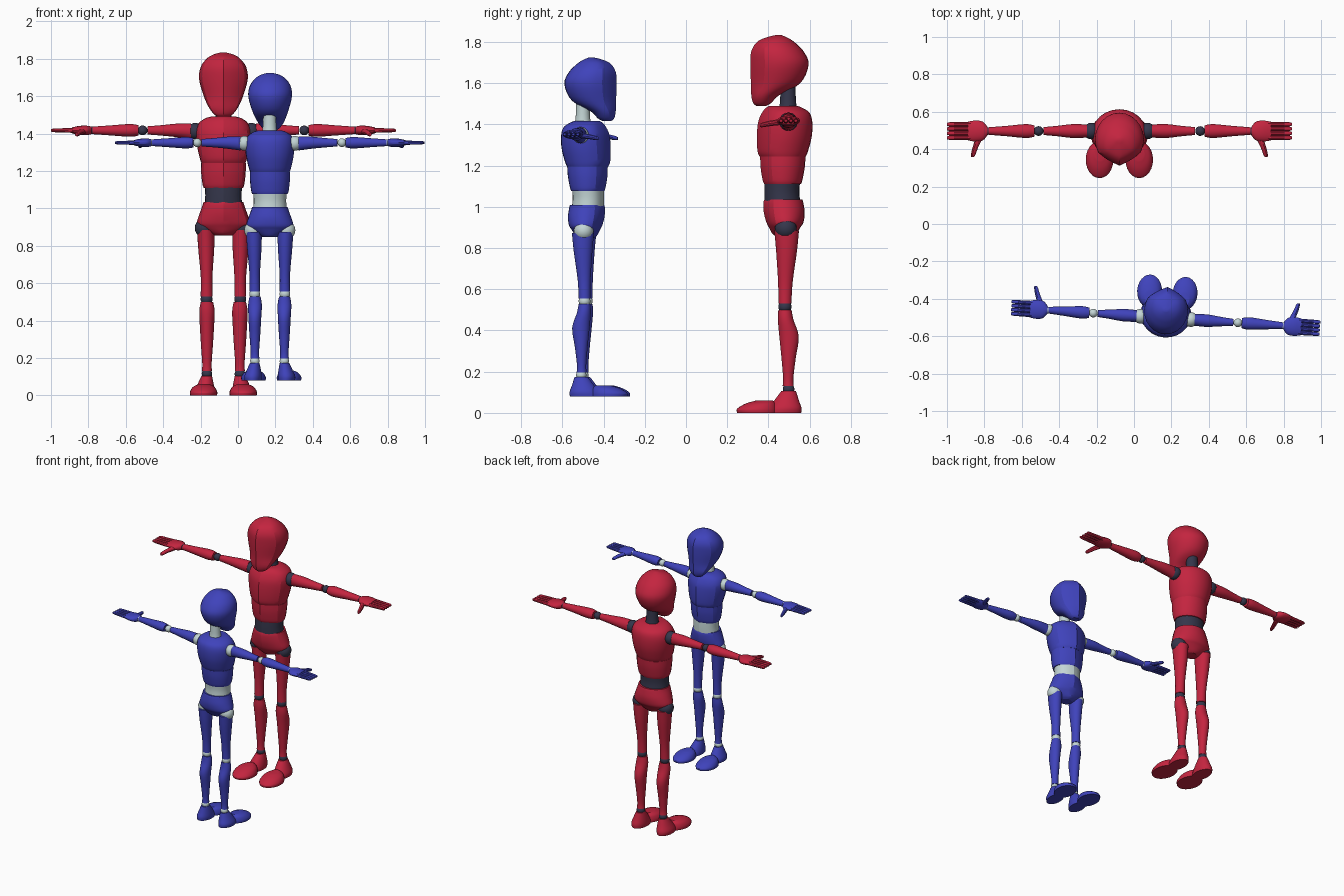
import bpy, bmesh, math
from mathutils import Matrix, Vector

cube = bpy.data.objects.get("Cube")
if cube:
    bpy.data.objects.remove(cube)


def material(name, rgb):
    m = bpy.data.materials.new(name)
    m.use_nodes = True
    m.diffuse_color = (*rgb, 1)
    m.node_tree.nodes["Principled BSDF"].inputs["Base Color"].default_value = (*rgb, 1)
    return m


RED = material("red", (0.55, 0.018, 0.05))
BLUE = material("blue", (0.05, 0.056, 0.5))
DARK = material("dark_slate", (0.035, 0.037, 0.07))
PALE = material("pale_grey", (0.55, 0.67, 0.67))


def finish(name, bm, mat, place):
    bmesh.ops.recalc_face_normals(bm, faces=bm.faces)
    mesh = bpy.data.meshes.new(name)
    bm.to_mesh(mesh)
    bm.free()
    mesh.materials.append(mat)
    ob = bpy.data.objects.new(name, mesh)
    bpy.context.collection.objects.link(ob)
    ob.matrix_world = place
    bpy.ops.object.select_all(action='DESELECT')
    bpy.context.view_layer.objects.active = ob
    ob.select_set(True)
    bpy.ops.object.shade_smooth_by_angle(angle=math.radians(24))


def spline(rings, steps):
    """Smooth Catmull-Rom run through the rings."""
    out = []
    for i in range(len(rings) - 1):
        a, b, c, d = (rings[max(0, min(len(rings) - 1, i + k))] for k in (-1, 0, 1, 2))
        for s in range(steps):
            t = s / steps
            out.append([q + t * ((r - p) + t * (2 * p - 5 * q + 4 * r - e
                        + t * (3 * (q - r) + e - p))) / 2
                        for p, q, r, e in zip(a, b, c, d)])
    return out + [rings[-1]]


def loft(name, rings, mat, place, axis='z', side=1, sides=24, steps=4, ridge=0.0):
    """Rings are (along, centre u, centre v, radius u, radius v)."""
    bm = bmesh.new()
    loops = []
    for t, cu, cv, ru, rv in spline(rings, steps):
        loop = []
        for k in range(sides):
            a = math.tau * k / sides
            c, s = math.cos(a), math.sin(a)
            # flattened planes that meet in a ridge on the front
            if s < 0 and abs(c) < 0.87:
                s += ridge * (-1 + 0.5 * abs(c) / 0.866 - s)
            u, v = cu + ru * c, cv + rv * s
            p = {'z': (u, v, t), 'x': (t, u, v), 'y': (u, t, v)}[axis]
            loop.append(bm.verts.new((p[0] * side, p[1], p[2])))
        loops.append(loop)
    for lo, hi in zip(loops, loops[1:]):
        for k in range(sides):
            j = (k + 1) % sides
            bm.faces.new((lo[k], lo[j], hi[j], hi[k]))
    bm.faces.new(loops[0])
    bm.faces.new(loops[-1])
    finish(name, bm, mat, place)


def body(name, rows, mat, place, ridge):
    """Rows are (height, half width, front, back)."""
    loft(name, [(z, 0, (f + b) / 2, w, (b - f) / 2) for z, w, f, b in rows],
         mat, place, ridge=ridge)


def ball(name, centre, radius, mat, place):
    bm = bmesh.new()
    bmesh.ops.create_uvsphere(bm, u_segments=20, v_segments=12, radius=radius,
                              matrix=Matrix.Translation(centre))
    finish(name, bm, mat, place)


def figure(tag, place, skin, joint):
    # head and trunk
    body(tag + "head", [(1.49, .03, -.14, -.09), (1.505, .052, -.155, -.065),
                        (1.54, .078, -.163, -.03), (1.6, .105, -.165, .075),
                        (1.69, .13, -.168, .115), (1.755, .122, -.163, .09),
                        (1.8, .09, -.135, .045), (1.822, .055, -.09, .01),
                        (1.834, .012, -.04, -.02)], skin, place, .65)
    body(tag + "neck", [(1.45, .055, -.04, .07), (1.5, .042, -.025, .055),
                        (1.62, .036, -.02, .05)], joint, place, 0)
    body(tag + "chest", [(1.243, .118, -.122, .1), (1.27, .127, -.133, .112),
                         (1.34, .142, -.136, .13), (1.41, .147, -.13, .133),
                         (1.455, .132, -.112, .12), (1.48, .1, -.092, .085),
                         (1.49, .07, -.075, .06)], skin, place, .5)
    body(tag + "abdomen", [(1.11, .105, -.1, .078), (1.13, .112, -.108, .085),
                           (1.19, .119, -.118, .096), (1.243, .12, -.12, .1)],
         skin, place, .5)
    body(tag + "waist", [(1.02, .1, -.1, .075), (1.07, .097, -.1, .07),
                         (1.12, .1, -.098, .073)], joint, place, .3)
    body(tag + "pelvis", [(.855, .045, -.04, .04), (.868, .07, -.06, .055),
                          (.9, .125, -.078, .075), (.925, .141, -.09, .09),
                          (.97, .128, -.102, .096), (1.015, .112, -.105, .09),
                          (1.035, .106, -.1, .085)], skin, place, .5)

    for side, word in ((1, "left_"), (-1, "right_")):
        n = tag + word

        def joint_ball(part, x, y, z, r):
            ball(n + part, Vector((side * x, y, z)), r, joint, place)

        def limb(part, rings, **kw):
            loft(n + part, rings, skin, place, side=side, **kw)

        # leg
        joint_ball("hip", .1, .004, .895, .053)
        limb("thigh", [(.885, .094, .008, .047, .06), (.79, .092, .008, .043, .051),
                       (.63, .09, .002, .031, .035), (.53, .09, 0, .032, .032)])
        joint_ball("knee", .09, 0, .515, .032)
        limb("shin", [(.5, .088, 0, .033, .032), (.45, .088, .004, .041, .038),
                      (.37, .088, .02, .038, .047), (.27, .088, .018, .032, .035),
                      (.17, .088, .016, .025, .025), (.13, .088, .016, .027, .027)])
        joint_ball("ankle", .088, .018, .115, .028)
        # foot
        limb("heel", [(0, .1, -.004, .05, .083), (.025, .1, .002, .052, .078),
                      (.06, .095, .008, .043, .06), (.105, .089, .018, .028, .036)])
        limb("toe", [(0, .106, -.135, .072, .097), (.02, .106, -.135, .073, .097),
                     (.045, .105, -.118, .058, .073), (.06, .103, -.1, .03, .04)])
        # arm
        y, z = .017, 1.417
        joint_ball("shoulder", .15, y, z - .004, .044)
        limb("upper_arm", [(.174, y, z - .004, .035, .042), (.25, y, z, .037, .036),
                           (.33, y, z, .028, .028), (.405, y, z, .021, .022)], axis='x')
        joint_ball("elbow", .432, y, z, .026)
        limb("forearm", [(.455, y, z, .03, .028), (.5, y, z, .037, .034),
                         (.6, y, z, .028, .027), (.7, y, z, .02, .02)], axis='x')
        joint_ball("wrist", .705, y, z, .02)
        # hand
        limb("palm", [(.705, y, z, .022, .02), (.73, y, z, .05, .025),
                      (.77, y, z, .056, .024), (.81, y, z, .05, .016)], axis='x')
        for i in range(4):
            fy = y + (i - 1.5) * .024
            limb("finger_%d" % (i + 1),
                 [(.79, fy, z, .013, .014), (.86, fy, z, .012, .012),
                  (.91, fy, z, .011, .01), (.922, fy, z, .007, .006)],
                 axis='x', sides=10, steps=2)
        limb("thumb", [(-.122, .785, z - .022, .007, .008), (-.11, .782, z - .02, .012, .012),
                       (-.07, .77, z - .012, .015, .014), (-.01, .745, z - .004, .02, .016)],
             axis='y', sides=10, steps=2)


# two figures of different size facing each other
figure("tall_", Matrix.Translation((-.078, .48, 0)), RED, DARK)
figure("short_", Matrix.Translation((.17, -.487, .08))
       @ Matrix.Rotation(math.radians(176.2), 4, 'Z') @ Matrix.Scale(.897, 4), BLUE, PALE)
